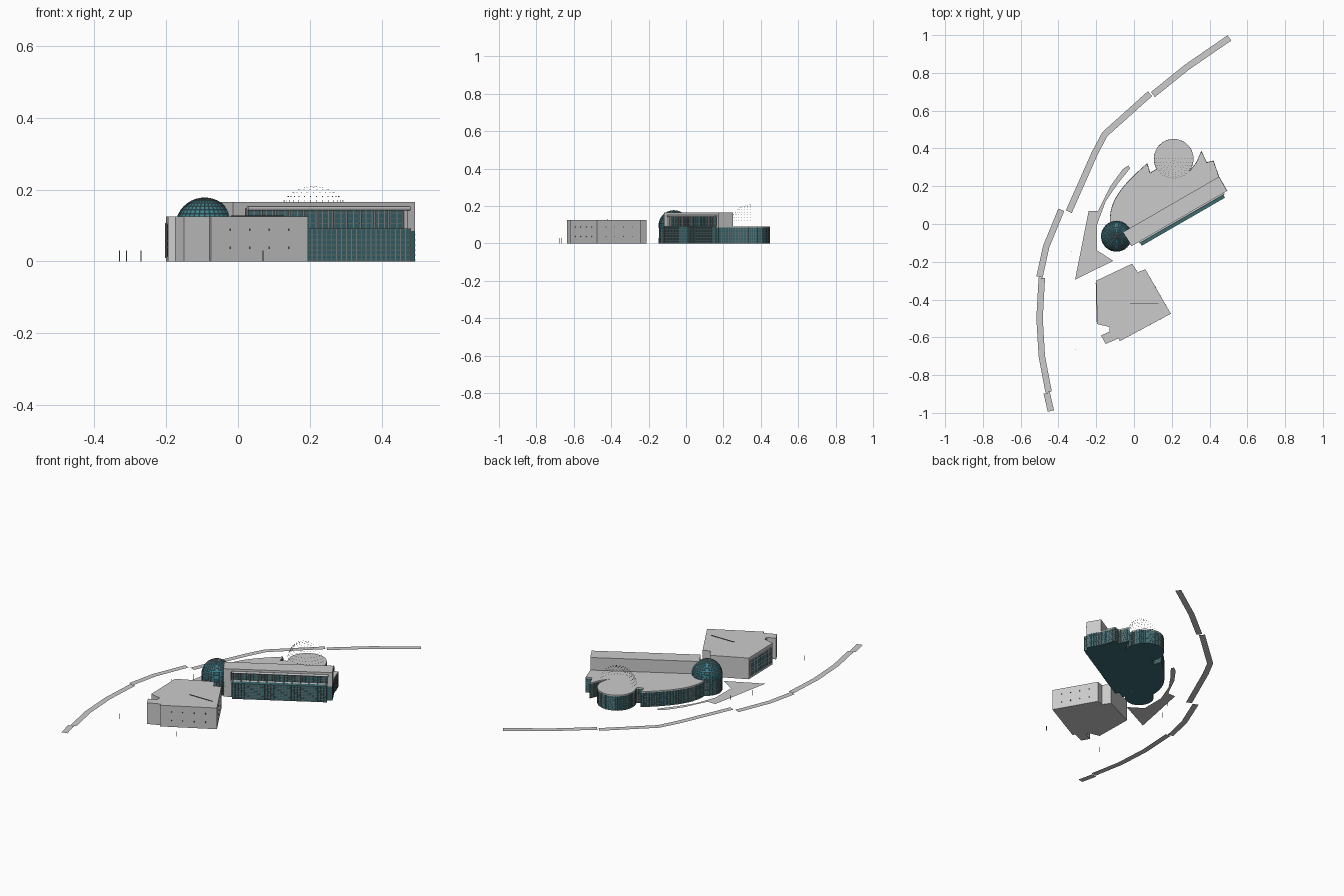
import bpy, bmesh, math
from mathutils import Vector, Matrix
from mathutils.geometry import interpolate_bezier

if "Cube" in bpy.data.objects:
    bpy.data.objects.remove(bpy.data.objects["Cube"])

def material(name, col):
    m = bpy.data.materials.new(name)
    m.diffuse_color = (*col, 1)
    m.use_nodes = True
    m.node_tree.nodes["Principled BSDF"].inputs["Base Color"].default_value = m.diffuse_color
    return m

GLASS = material("teal_glass", (.045, .15, .17))
DOME = material("dome_glass", (.05, .22, .28))
METAL = material("frame_metal", (.16, .19, .19))
DARK = material("dark_opening", (.05, .05, .05))

def finish(bm, name, mat=None):
    bmesh.ops.recalc_face_normals(bm, faces=bm.faces)
    me = bpy.data.meshes.new(name)
    bm.to_mesh(me)
    bm.free()
    ob = bpy.data.objects.new(name, me)
    bpy.context.collection.objects.link(ob)
    if mat:
        me.materials.append(mat)
    return ob

def prism(name, pts, z0, z1, mat=None):
    bm = bmesh.new()
    f = bm.faces.new([bm.verts.new((p[0], p[1], z0)) for p in pts])
    if z1 > z0:
        r = bmesh.ops.extrude_face_region(bm, geom=[f])
        vs = [v for v in r["geom"] if isinstance(v, bmesh.types.BMVert)]
        bmesh.ops.translate(bm, verts=vs, vec=(0, 0, z1 - z0))
    return finish(bm, name, mat)

def beam(bm, p, q, w):
    p, q = Vector(p), Vector(q)
    d = q - p
    if d.length < 1e-5:
        return
    rot = d.to_track_quat('Z', 'Y').to_matrix().to_4x4()
    bmesh.ops.create_cube(bm, size=1, matrix=Matrix.Translation((p + q) / 2) @ rot
                          @ Matrix.Diagonal((w, w, d.length, 1)))

def grid(name, pts, levels, z0, z1, step, w=.0025, mat=METAL):
    """Horizontal rails and vertical mullions along an open polyline."""
    bm = bmesh.new()
    for a, b in zip(pts, pts[1:]):
        a, b = Vector(a[:2]), Vector(b[:2])
        for z in levels:
            beam(bm, (*a, z), (*b, z), w)
        n = max(1, round((b - a).length / step))
        for i in range(n):
            p = a.lerp(b, i / n)
            beam(bm, (*p, z0), (*p, z1), w)
    return finish(bm, name, mat)

def circle(c, r, n, a0=0, a1=360):
    return [(c[0] + r * math.cos(math.radians(a0 + (a1 - a0) * i / n)),
             c[1] + r * math.sin(math.radians(a0 + (a1 - a0) * i / n))) for i in range(n + 1)]

# Frame of the long hall: s runs along its front edge, t towards the back
def hall(s, t):
    return (.493 + .866 * s - .5 * t, .175 + .5 * s + .866 * t)

def hall_box(name, s0, s1, t0, t1, z0, z1, mat=None):
    return prism(name, [hall(s0, t0), hall(s1, t0), hall(s1, t1), hall(s0, t1)], z0, z1, mat)

# Curved street in offset sections
def strip(name, pts, w, z):
    bm = bmesh.new()
    pts = [Vector(p) for p in pts]
    prev = None
    for i, p in enumerate(pts):
        d = (pts[min(i + 1, len(pts) - 1)] - pts[max(i - 1, 0)]).normalized()
        n = Vector((-d.y, d.x)) * w / 2
        cur = [bm.verts.new((*(p + n), z)), bm.verts.new((*(p - n), z))]
        if prev:
            bm.faces.new((prev[0], prev[1], cur[1], cur[0]))
        prev = cur
    finish(bm, name)

ROAD = [[(.505, .985), (.28, .83), (.10, .685)],
        [(.085, .69), (-.155, .475), (-.21, .37), (-.345, .065)],
        [(-.385, .075), (-.465, -.12), (-.50, -.28)],
        [(-.488, -.285), (-.50, -.5), (-.488, -.70), (-.452, -.89)],
        [(-.462, -.895), (-.44, -.99)]]
for i, sec in enumerate(ROAD):
    strip(f"street_section_{i}", sec, .034, .006)

# Paved forecourt
prism("forecourt", [(-.312, -.295), (-.11, -.195), (-.195, -.14), (-.195, 0), (-.15, .12),
                    (-.085, .215), (-.02, .295), (-.03, .31), (-.06, .29), (-.125, .20),
                    (-.19, .07), (-.24, .07)], .006, .006)

# Separate front block
block = [(-.20, -.30), (-.01, -.21), (.02, -.255), (.06, -.24), (.195, -.475), (-.075, -.62),
         (-.08, -.605), (-.15, -.635), (-.175, -.59), (-.13, -.57), (-.13, -.545), (-.195, -.53)]
prism("front_block", block, 0, .125)
west = [(-.2005, -.315), (-.1965, -.52)]
prism("front_block_glazing", west + [(-.19, -.52), (-.19, -.315)], .012, .105, GLASS)
grid("front_block_frames", west, (.012, .04, .058, .09, .105), .012, .105, .035, .004, None)
bm = bmesh.new()
for a, b in zip(block[3:5], block[4:6]):
    a, b = Vector(a), Vector(b)
    for i in range(1, 5):
        for z in (.035, .085):
            p = a.lerp(b, i / 5)
            beam(bm, (*p, z), (*p, z + .006), .004)
finish(bm, "front_block_small_windows", DARK)
bm = bmesh.new()
beam(bm, (-.02, -.42, .125), (.13, -.42, .125), .004)
finish(bm, "front_block_roof_slot", DARK)

# Low glazed wing with curved back wall
C = (.21, .345)
curve = [tuple(p) for p in interpolate_bezier(Vector((-.127, .01, 0)), Vector((-.13, .12, 0)),
                                              Vector((-.07, .20, 0)), Vector((.07, .32, 0)), 13)]
back = curve + [(.085, .27), (.135, .30)]
east = [(.295, .28), (.33, .325), (.357, .385), (.385, .325), (.42, .335), hall(0, .087), hall(0, 0)]
wing = [p[:2] for p in back] + east + [hall(-.58, 0), (-.09, -.06)]
prism("wing_glass", wing, 0, .084, GLASS)
prism("wing_roof", wing, .084, .091)
LEVELS = (.004, .018, .032, .046, .060, .074)
grid("wing_back_mullions", back, LEVELS, 0, .084, .014)
grid("wing_east_mullions", east, LEVELS, 0, .084, .014)

# Round room
prism("round_room_glass", circle(C, .104, 40)[:-1], 0, .0845, GLASS)
prism("round_room_roof", circle(C, .105, 40)[:-1], .0845, .0915)
grid("round_room_mullions", circle(C, .104, 40, -35, 215), LEVELS, 0, .084, .02)

# Speckled half shell above the round room
bm = bmesh.new()
for j in range(1, 10):
    e = math.radians(j * 9.5)
    n = max(3, int(20 * math.cos(e)))
    for i in range(n + 1):
        a = math.pi * (1 + i / n)
        p = Vector((C[0] + .105 * math.cos(e) * math.cos(a),
                    C[1] + .105 * math.cos(e) * math.sin(a), .103 + .105 * math.sin(e)))
        bmesh.ops.create_cube(bm, size=.0025, matrix=Matrix.Translation(p))
finish(bm, "speckled_half_shell", METAL)

# Glass drum and dome
D = Vector((-.093, -.065, .096))
prism("drum_glass", circle(D, .079, 32)[:-1], 0, .09, GLASS)
grid("drum_mullions", circle(D, .079, 32), LEVELS + (.088,), 0, .09, .02)
for name, mat in (("dome", DOME), ("dome_ribs", METAL)):
    bm = bmesh.new()
    bmesh.ops.create_uvsphere(bm, u_segments=32, v_segments=20, radius=.081)
    bmesh.ops.bisect_plane(bm, geom=bm.verts[:] + bm.edges[:] + bm.faces[:], plane_co=(0, 0, -.02),
                           plane_no=(0, 0, -1), clear_outer=True)
    bmesh.ops.translate(bm, verts=bm.verts, vec=D)
    ob = finish(bm, name, mat)
    if name == "dome_ribs":
        w = ob.modifiers.new("ribs", 'WIREFRAME')
        w.thickness = .0016

# Tall hall: rear mass, end walls, roof and recessed glazing
hall_box("hall_rear_mass", -.57, 0, .03, .087, .09, .163)
hall_box("hall_west_end", -.585, -.545, 0, .07, 0, .163)
hall_box("hall_east_end", -.025, 0, 0, .04, .09, .163)
hall_box("hall_roof", -.585, 0, 0, .087, .147, .165)
hall_box("hall_upper_glass", -.545, -.025, .024, .032, .09, .147, GLASS)
grid("hall_upper_mullions", [hall(-.545, .023), hall(-.025, .023)], (.105, .12, .135), .09, .147, .02)
bm = bmesh.new()
for i in range(12):
    p = hall(-.535 + i * .0455, .008)
    bmesh.ops.create_cone(bm, segments=10, radius1=.0035, radius2=.0035, depth=.057, cap_ends=True,
                          matrix=Matrix.Translation((*p, .119)))
finish(bm, "hall_columns")
bm = bmesh.new()
a, b = Vector((*hall(-.54, -.003), .147)), Vector((*hall(-.02, -.003), .147))
bmesh.ops.create_cone(bm, segments=12, radius1=.006, radius2=.006, depth=(b - a).length, cap_ends=True,
                      matrix=Matrix.Translation((a + b) / 2)
                      @ (b - a).to_track_quat('Z', 'Y').to_matrix().to_4x4())
finish(bm, "hall_eaves_tube")

# Glazed gallery projecting at the front
hall_box("front_gallery_glass", -.535, -.029, -.024, .002, 0, .092, GLASS)
grid("front_gallery_mullions", [hall(-.535, 0), hall(-.535, -.024), hall(-.029, -.024), hall(-.029, 0)],
     LEVELS + (.09,), 0, .092, .016)

# Lamp posts
bm = bmesh.new()
for x, y in ((-.31, -.665), (.07, -.675), (-.33, -.145), (-.27, -.03)):
    beam(bm, (x, y, 0), (x, y, .03), .0025)
finish(bm, "lamp_posts", METAL)
